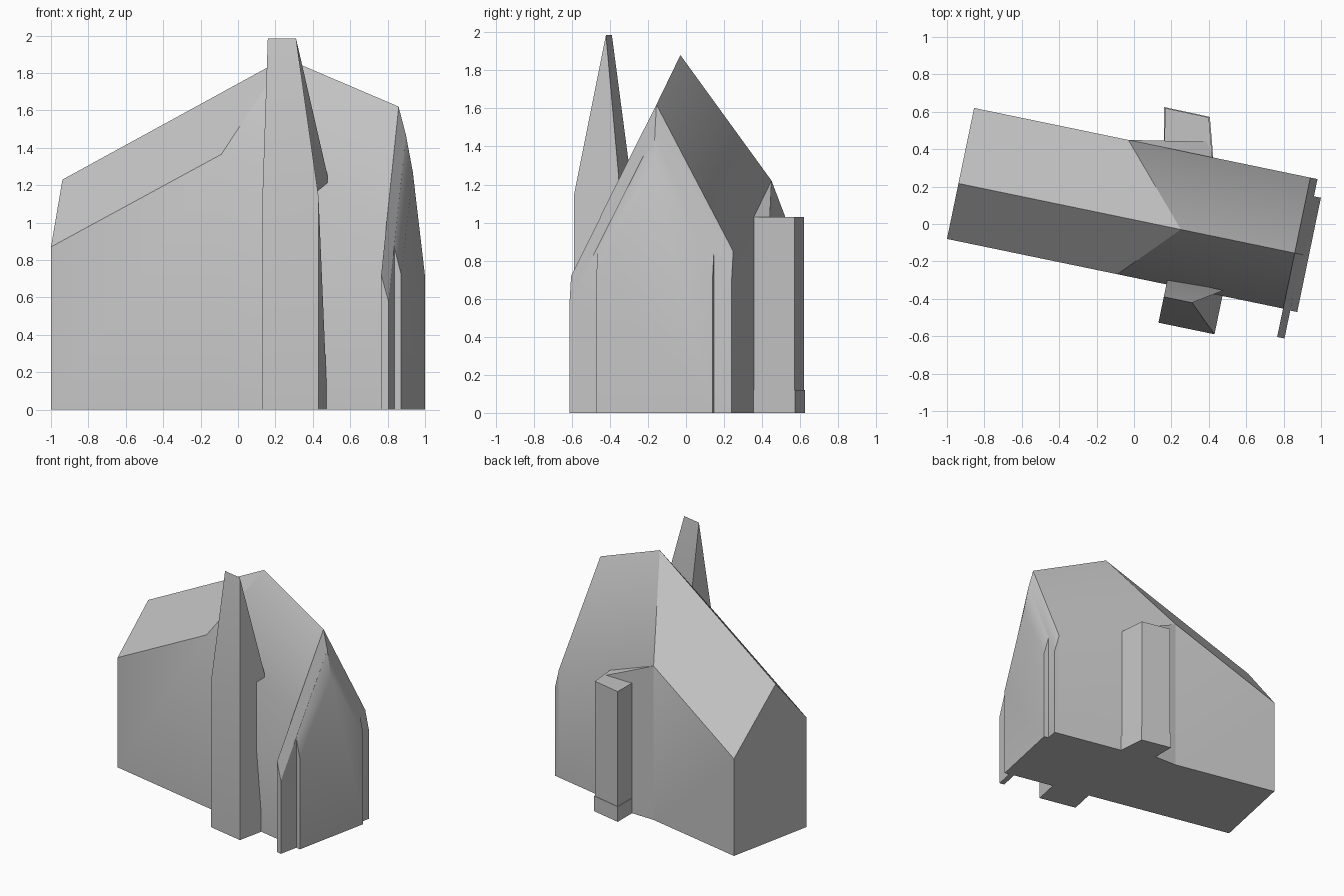
import bpy
import bmesh
from math import radians

old = bpy.data.objects.get("Cube")
if old:
    bpy.data.objects.remove(old, do_unlink=True)

TURN = radians(-11.7)
FRONT, RIDGE, BACK = -0.281, 0.022, 0.434

stone = bpy.data.materials.new("plain_grey")
stone.use_nodes = True
grey = (0.55, 0.55, 0.55, 1)
stone.diffuse_color = grey
stone.node_tree.nodes["Principled BSDF"].inputs["Base Color"].default_value = grey


def loft(name, sections):
    """Join matching cross-sections into one closed solid."""
    bm = bmesh.new()
    rings = [[bm.verts.new(p) for p in s] for s in sections]
    n = len(rings[0])
    for r, s in zip(rings, rings[1:]):
        for i in range(n):
            j = (i + 1) % n
            bm.faces.new((r[i], r[j], s[j], s[i]))
    bm.faces.new(rings[0])
    bm.faces.new(rings[-1])
    bmesh.ops.recalc_face_normals(bm, faces=bm.faces)
    mesh = bpy.data.meshes.new(name)
    bm.to_mesh(mesh)
    bm.free()
    mesh.materials.append(stone)
    ob = bpy.data.objects.new(name, mesh)
    bpy.context.collection.objects.link(ob)
    ob.rotation_euler.z = TURN
    bpy.ops.object.select_all(action='DESELECT')
    ob.select_set(True)
    bpy.context.view_layer.objects.active = ob
    bpy.ops.object.shade_smooth_by_angle(angle=radians(30))
    return ob


def gable(front, ridge, back):
    """Five-sided house section from its two eaves and its ridge (x, y, z)."""
    return [(front[0], front[1], 0), front, ridge, back, (back[0], back[1], 0)]


def flat_gable(x, y0, y1, z0, top, z1):
    return gable((x, y0, z0), (x, RIDGE, top), (x, y1, z1))


def prism(name, outline, heights):
    loft(name, [[(x, y, 0) for x, y in outline],
                [(x, y, z) for (x, y), z in zip(outline, heights)]])


# House: roof rises from the low end to a peak, then falls to the gable end
loft("house", [
    flat_gable(-0.963, FRONT, BACK, 0.87, 1.23, 0.77),
    gable((-0.033, FRONT, 1.365), (0.251, RIDGE, 1.88), (-0.121, BACK, 1.22)),
    flat_gable(0.873, FRONT, BACK, 1.03, 1.62, 0.85),
])

# Two stepped plates on the gable end, their tops bevelled outwards
loft("gable_plate", [
    flat_gable(0.872, -0.436, BACK, 0.72, 1.62, 0.85),
    flat_gable(0.912, -0.436, BACK, 0.58, 1.47, 0.70),
])
loft("outer_gable_plate", [
    flat_gable(0.912, -0.284, 0.34, 0.87, 1.47, 0.87),
    flat_gable(0.950, -0.284, 0.34, 0.72, 1.27, 0.72),
])

# Tall front tower narrowing to a short ridge
loft("front_tower", [
    gable((x, -0.49, 1.14), (top, -0.349, 1.985), (x, -0.25, 1.25))
    for x, top in ((0.235, 0.235), (0.541, 0.389))
])

# Rear chimney with a low plinth and the sloped wall that joins it
prism("rear_chimney", [(0.08, 0.42), (0.338, 0.434), (0.276, 0.639), (0.036, 0.641)],
      [1.03] * 4)
prism("chimney_plinth", [(0.078, 0.42), (0.344, 0.43), (0.281, 0.643), (0.031, 0.645)],
      [0.12] * 4)
prism("rear_infill", [(-0.121, BACK), (0.338, BACK), (0.293, 0.51)],
      [1.22, 1.03, 1.03])
